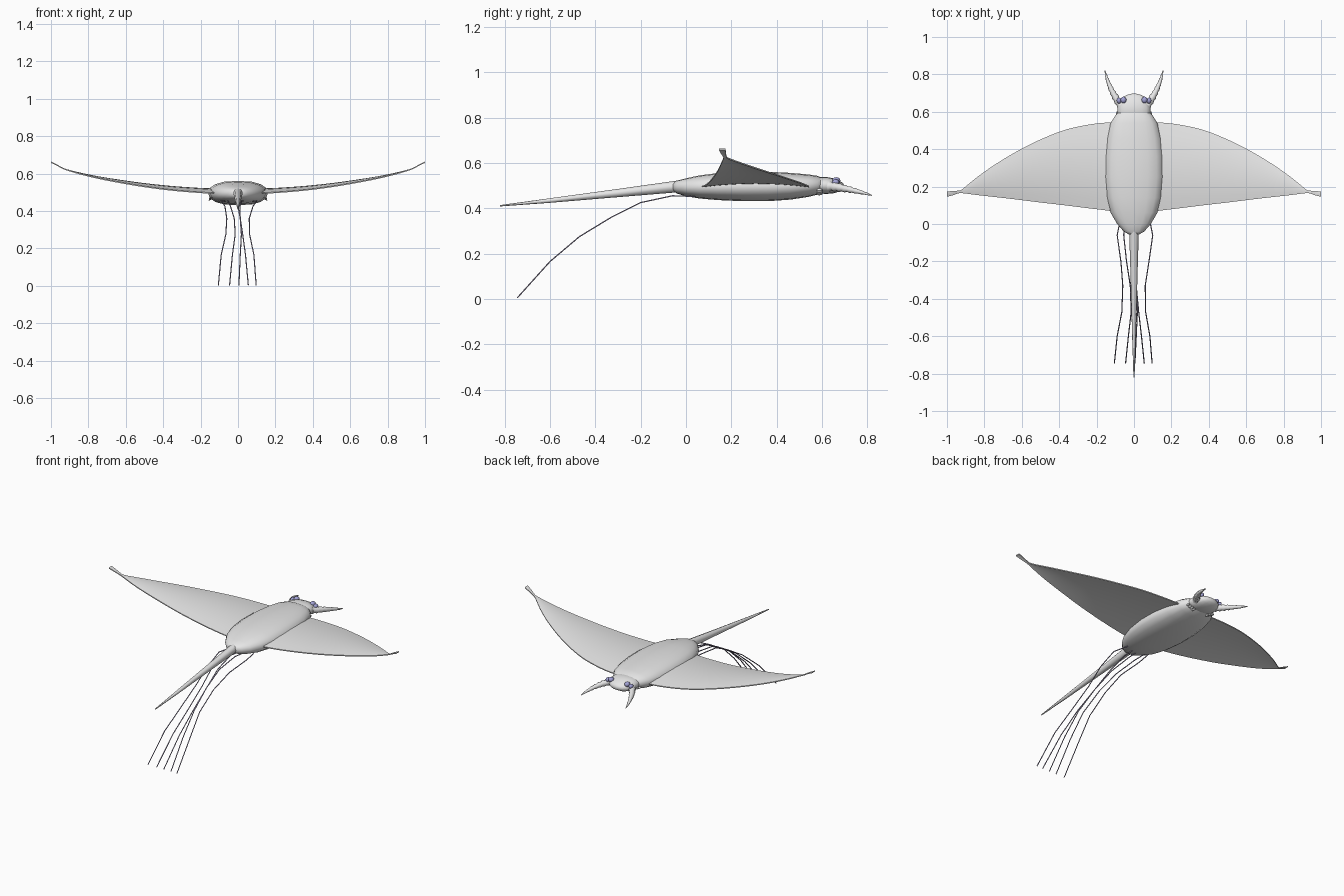
import bpy
import bmesh
from math import cos, sin, pi, radians, copysign
from mathutils import Vector

if "Cube" in bpy.data.objects:
    bpy.data.objects.remove(bpy.data.objects["Cube"])


def material(name, rgb):
    m = bpy.data.materials.new(name)
    m.use_nodes = True
    m.diffuse_color = (*rgb, 1)
    m.node_tree.nodes["Principled BSDF"].inputs["Base Color"].default_value = (*rgb, 1)
    return m


SKIN = material("pale grey skin", (0.8, 0.8, 0.8))
EYE = material("violet eye", (0.36, 0.36, 0.66))
STRAND = material("dusky violet strand", (0.42, 0.38, 0.54))


def smooth(ob, angle=50):
    bpy.ops.object.select_all(action="DESELECT")
    ob.select_set(True)
    bpy.context.view_layer.objects.active = ob
    bpy.ops.object.shade_smooth_by_angle(angle=radians(angle))


def loft(name, rings, mat):
    """Skin a list of equal-sized closed rings and cap both ends."""
    bm = bmesh.new()
    rows = [[bm.verts.new(p) for p in ring] for ring in rings]
    n = len(rows[0])
    for a, b in zip(rows, rows[1:]):
        for i in range(n):
            j = (i + 1) % n
            bm.faces.new((a[i], a[j], b[j], b[i]))
    bm.faces.new(rows[0])
    bm.faces.new(rows[-1])
    bmesh.ops.recalc_face_normals(bm, faces=bm.faces)
    mesh = bpy.data.meshes.new(name)
    bm.to_mesh(mesh)
    bm.free()
    mesh.materials.append(mat)
    ob = bpy.data.objects.new(name, mesh)
    bpy.context.collection.objects.link(ob)
    smooth(ob)


def refine(rows, steps=3):
    """Add smoothly interpolated rows between the given ones."""
    out = []
    for i in range(len(rows) - 1):
        before, a, b, after = (Vector(rows[min(max(i + k, 0), len(rows) - 1)]) for k in (-1, 0, 1, 2))
        for s in range(steps):
            t = s / steps
            out.append(a + .5 * t * ((b - before) + t * (2 * before - 5 * a + 4 * b - after)
                                     + t * t * (3 * (a - b) + after - before)))
    return out + [Vector(rows[-1])]


def oval(y, half, low, high, n=16):
    """Slightly squared oval ring across the body."""
    mid, tall = (low + high) / 2, (high - low) / 2
    ring = []
    for i in range(n):
        c, s = cos(2 * pi * i / n), sin(2 * pi * i / n)
        ring.append((half * copysign(abs(c) ** .8, c), y, mid + tall * copysign(abs(s) ** .9, s)))
    return ring


def tube(name, points, radii, mat, n=8):
    """Round tube following the points."""
    pts = [Vector(p) for p in points]
    rings = []
    for i, p in enumerate(pts):
        way = (pts[min(i + 1, len(pts) - 1)] - pts[max(i - 1, 0)]).normalized()
        u = way.cross(Vector((0, 0, 1))).normalized()
        v = u.cross(way)
        rings.append([p + radii[i] * (u * cos(2 * pi * k / n) + v * sin(2 * pi * k / n))
                      for k in range(n)])
    loft(name, rings, mat)


def blob(name, at, size, mat):
    bpy.ops.mesh.primitive_uv_sphere_add(segments=12, ring_count=8, location=at)
    ob = bpy.context.object
    ob.name = name
    ob.scale = size
    ob.data.materials.append(mat)
    smooth(ob)


# Body and head: y, half width, bottom, top
body = [(-.06, .02, .48, .51), (-.04, .055, .465, .522), (0, .09, .453, .532),
        (.06, .125, .443, .545), (.14, .148, .436, .555), (.25, .16, .431, .561),
        (.36, .158, .431, .561), (.46, .146, .438, .556), (.54, .125, .45, .549),
        (.58, .1, .46, .543), (.61, .07, .475, .53)]
loft("body", [oval(*r) for r in body], SKIN)
head = [(.56, .08, .47, .53), (.59, .088, .465, .537), (.62, .088, .463, .538),
        (.65, .08, .466, .532), (.675, .062, .473, .522), (.69, .04, .482, .513),
        (.697, .012, .49, .504)]
loft("head", [oval(*r) for r in head], SKIN)

# Tail spine
tube("tail", [(0, -.03, .497), (0, -.3, .467), (0, -.6, .434), (0, -.82, .411)],
     [.026, .018, .01, .003], SKIN)

# Wings: x, trailing y, leading y, edge height
wing = [(.06, .06, .54, .495), (.15, .073, .542, .496), (.25, .085, .53, .502),
        (.37, .1, .503, .513), (.5, .115, .452, .53), (.62, .13, .392, .55),
        (.74, .144, .32, .573), (.84, .155, .25, .597), (.92, .165, .185, .621),
        (.945, .162, .178, .632), (.97, .153, .176, .646), (1, .146, .174, .66)]


def wing_ring(side, x, back, front, z, n=8):
    """Thin arched section of the wing."""
    chord = front - back
    top, under = [], []
    for i in range(n + 1):
        t = i / n
        arch = 4 * t * (1 - t)
        y, mid = back + chord * t, z + .04 * chord * arch
        thick = .003 + .008 * chord * arch
        top.append((side * x, y, mid + thick))
        under.append((side * x, y, mid - thick))
    return top + under[::-1]


for side, label in ((1, "left"), (-1, "right")):
    loft(label + "_wing", [wing_ring(side, *r) for r in refine(wing)], SKIN)

    # Ringed horn curving forward and down
    a, b, c = Vector((.07, .635, .497)), Vector((.135, .72, .487)), Vector((.155, .82, .457))
    count = 16
    path, radii = [], []
    for i in range(count + 1):
        t = i / count
        p = a * (1 - t) ** 2 + b * 2 * t * (1 - t) + c * t * t
        path.append((side * p.x, p.y, p.z))
        radii.append(.002 + .022 * (1 - t) ** .8 * (.78 if i % 2 else 1))
    tube(label + "_horn", path, radii, SKIN)

    # Paired eyes
    blob(label + "_inner_eye", (side * .056, .663, .522), (.016, .018, .015), EYE)
    blob(label + "_outer_eye", (side * .08, .66, .514), (.013, .016, .014), EYE)

    # Small gill ridges at the neck
    for k in range(4):
        blob(label + "_gill", (side * (.05 + .013 * k), .588, .463 + .006 * k),
             (.007, .014, .006), SKIN)

# Trailing strands: shared fall in y and z, own sideways wander
fall = [(.04, .452), (-.06, .455), (-.2, .425), (-.33, .36), (-.47, .275), (-.6, .165), (-.745, .004)]
wander = {
    "far_right": (-.07, -.09, -.07, -.06, -.065, -.09, -.105),
    "mid_right": (-.05, -.055, -.04, -.02, -.015, -.03, -.045),
    "middle": (0, -.01, 0, .012, .018, .012, .005),
    "mid_left": (.03, .02, .01, .012, .025, .04, .055),
    "far_left": (.08, .1, .08, .06, .062, .085, .097),
}
for label, xs in wander.items():
    tube(label + "_strand", [(x, y, z) for x, (y, z) in zip(xs, fall)], [.003] * 7, STRAND, 6)
